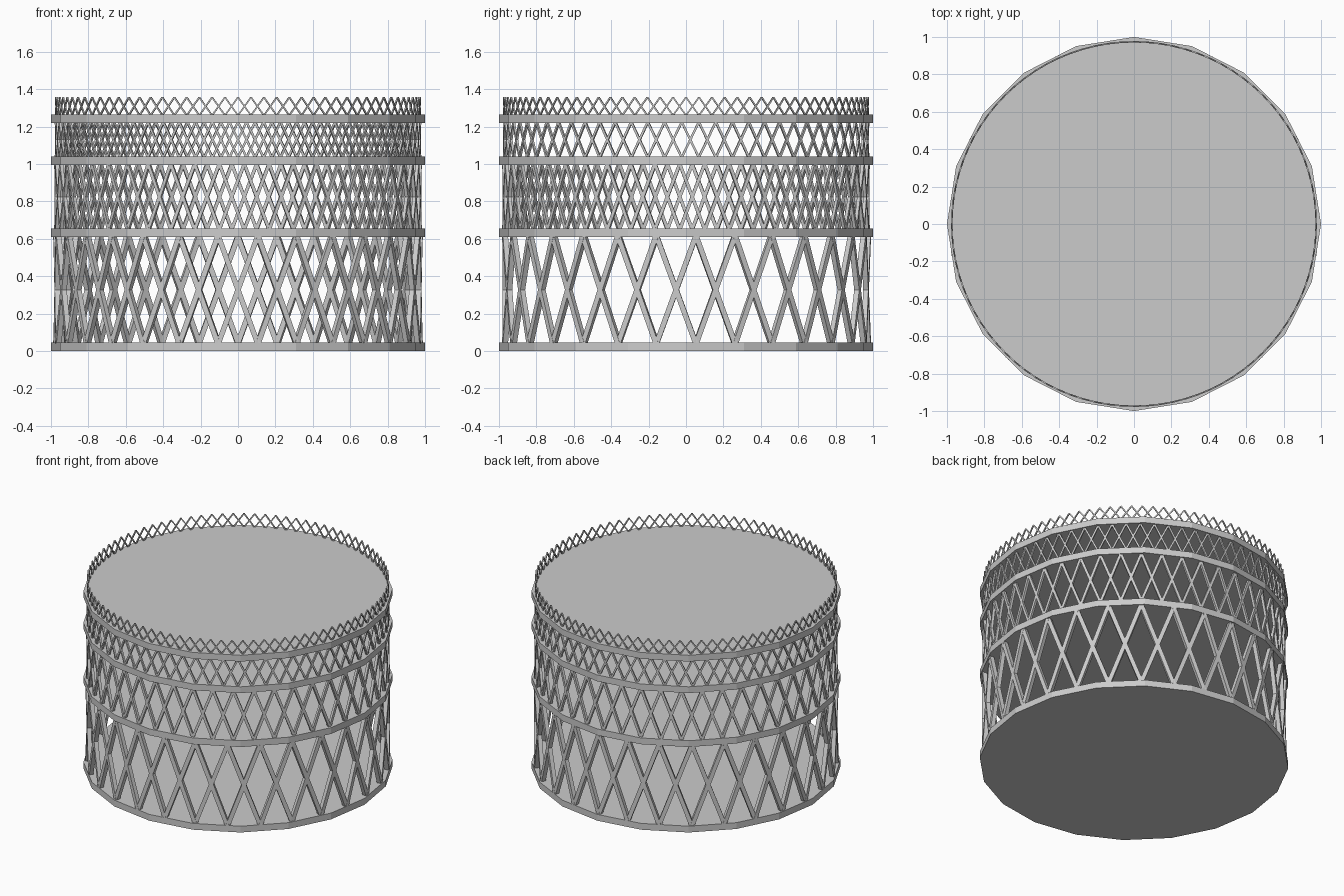
import bpy, bmesh, math
from mathutils import Vector, Matrix

if "Cube" in bpy.data.objects:
    bpy.data.objects.remove(bpy.data.objects["Cube"])

TAU = 2 * math.pi


def plate(name, z):
    # Solid 20-sided floor plate
    bpy.ops.mesh.primitive_cylinder_add(vertices=20, radius=1, depth=0.045,
                                        location=(0, 0, z + 0.0225))
    bpy.context.object.name = name


def lattice(name, z0, z1, count, width, phase=0.0, radius=0.974):
    # Ring of crossing square bars; each leans one division left or right
    bm = bmesh.new()
    step = TAU / count
    for k in range(count):
        for lean in (-1, 1):
            a0 = math.pi / 2 + (k + phase) * step
            a1 = a0 + lean * step
            p = Vector((radius * math.cos(a0), radius * math.sin(a0), z0))
            q = Vector((radius * math.cos(a1), radius * math.sin(a1), z1))
            mid = (a0 + a1) / 2
            out = Vector((math.cos(mid), math.sin(mid), 0))
            axis = (q - p).normalized()
            side = out.cross(axis)
            rot = Matrix((side, out, axis)).transposed().to_4x4()
            size = Matrix.Diagonal((width, width, (q - p).length, 1))
            bmesh.ops.create_cube(bm, size=1, matrix=Matrix.Translation((p + q) / 2) @ rot @ size)
    mesh = bpy.data.meshes.new(name)
    bm.to_mesh(mesh)
    bm.free()
    bpy.context.collection.objects.link(bpy.data.objects.new(name, mesh))


plate("base_plate", 0.0)
plate("second_plate", 0.61)
plate("third_plate", 0.995)
plate("top_plate", 1.22)

lattice("lower_lattice", 0.04, 0.615, 29, 0.028)
lattice("middle_lattice", 0.65, 1.0, 46, 0.018, 0.25)
lattice("upper_lattice", 1.035, 1.225, 67, 0.012)
lattice("top_railing", 1.26, 1.357, 88, 0.008)
